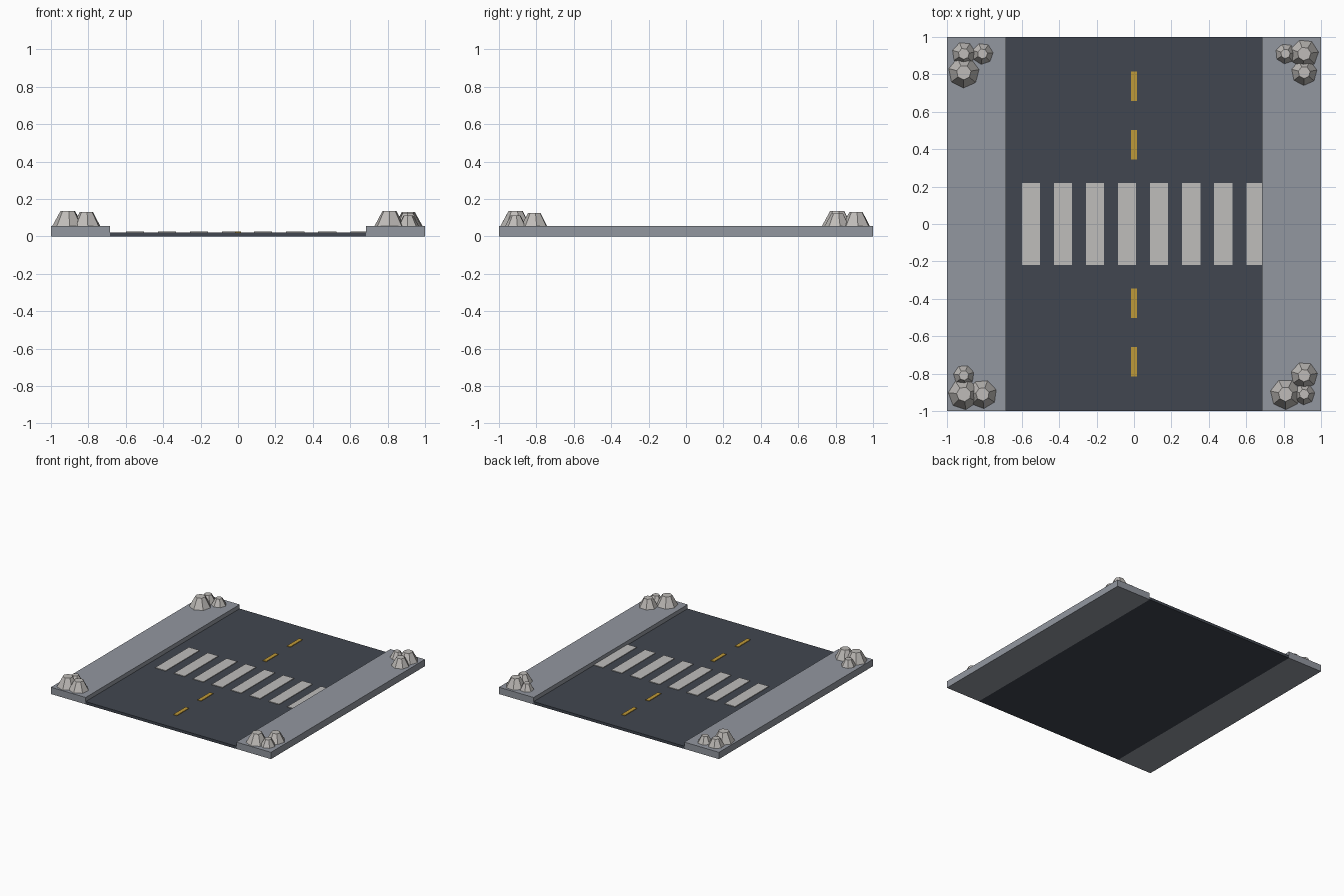
import bpy
import random
from math import pi

random.seed(4)
cube = bpy.data.objects.get("Cube")
if cube:
    bpy.data.objects.remove(cube, do_unlink=True)

CURB_X, CURB_TOP, ROAD_TOP, PAINT_TOP = 0.685, 0.056, 0.022, 0.027


def material(name, color):
    mat = bpy.data.materials.new(name)
    mat.use_nodes = True
    mat.diffuse_color = (*color, 1)
    mat.node_tree.nodes["Principled BSDF"].inputs["Base Color"].default_value = (*color, 1)
    return mat


asphalt = material("asphalt", (0.053, 0.062, 0.08))
concrete = material("concrete", (0.29, 0.31, 0.35))
white_paint = material("white_paint", (0.52, 0.51, 0.5))
yellow_paint = material("yellow_paint", (0.52, 0.32, 0.04))
stone = material("stone", (0.52, 0.5, 0.48))


def box(name, x0, x1, y0, y1, z0, z1, mat):
    bpy.ops.mesh.primitive_cube_add(size=1, location=((x0 + x1) / 2, (y0 + y1) / 2, (z0 + z1) / 2))
    obj = bpy.context.object
    obj.name = name
    obj.scale = (x1 - x0, y1 - y0, z1 - z0)
    obj.data.materials.append(mat)


def rock(x, y, radius):
    # Seven-sided tapered stone with a flat top
    height = radius * 0.97
    bpy.ops.mesh.primitive_cone_add(
        vertices=7, radius1=radius, radius2=radius * 0.47, depth=height,
        location=(x, y, CURB_TOP + height / 2),
        rotation=(0, 0, pi + random.uniform(-0.15, 0.15)))
    bpy.context.object.name = "rock"
    bpy.context.object.data.materials.append(stone)


# Road slab and raised sidewalks
box("road", -CURB_X, CURB_X, -1, 1, 0, ROAD_TOP, asphalt)
box("right_sidewalk", -1, -CURB_X, -1, 1, 0, CURB_TOP, concrete)
box("left_sidewalk", CURB_X, 1, -1, 1, 0, CURB_TOP, concrete)

# Crossing stripes, the last one stopping at the curb
for i in range(8):
    x = -0.6 + i * 0.1715
    box("crossing_stripe", x, min(x + 0.097, CURB_X), -0.219, 0.219, ROAD_TOP, PAINT_TOP, white_paint)

# Centre line dashes
for side in (-1, 1):
    for dist in (0.423, 0.737):
        y = side * dist
        box("centre_dash", -0.016, 0.016, y - 0.079, y + 0.079, ROAD_TOP, PAINT_TOP, yellow_paint)

# Three rocks per corner: radius at the corner, next along x, next along y
OUTER, INNER = 0.91, 0.81
corners = {
    (-1, 1): (0.063, 0.057, 0.083),
    (1, 1): (0.077, 0.054, 0.069),
    (-1, -1): (0.083, 0.077, 0.056),
    (1, -1): (0.057, 0.082, 0.072),
}
for (sx, sy), (corner, along_x, along_y) in corners.items():
    rock(sx * OUTER, sy * OUTER, corner)
    rock(sx * INNER, sy * OUTER, along_x)
    rock(sx * OUTER, sy * INNER, along_y)
